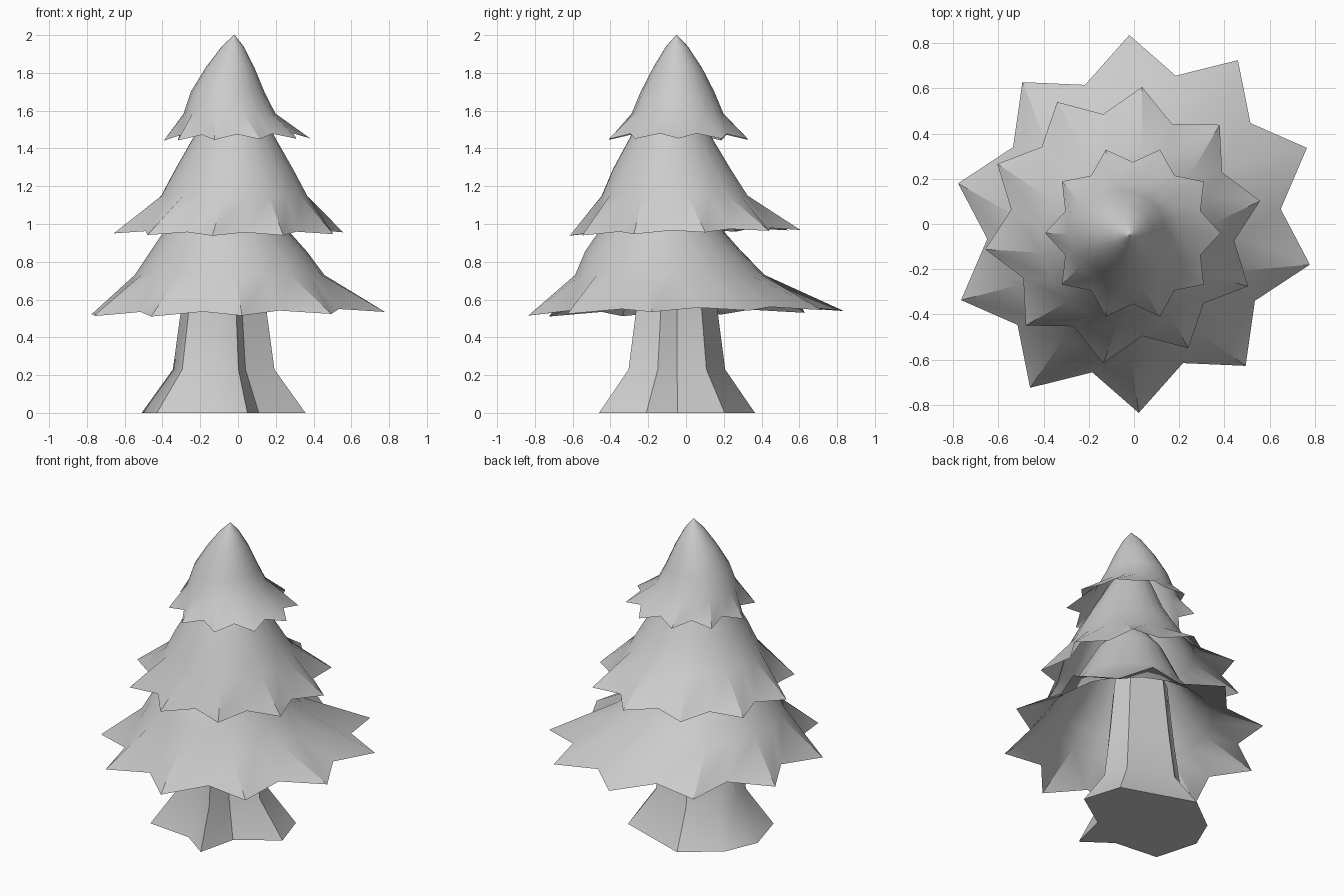
import bpy
from math import cos, sin, pi, radians

if "Cube" in bpy.data.objects:
    bpy.data.objects.remove(bpy.data.objects["Cube"])


def loft(name, rings, cap_bottom=False, cap_top=False):
    """Bridge rings of equal point count from bottom to top."""
    n = len(rings[0])
    verts = [p for ring in rings for p in ring]
    faces = []
    for k in range(len(rings) - 1):
        a, b = k * n, (k + 1) * n
        for i in range(n):
            j = (i + 1) % n
            faces.append((a + i, a + j, b + j, b + i))
    if cap_bottom:
        faces.append(tuple(range(n - 1, -1, -1)))
    if cap_top:
        faces.append(tuple(range(len(verts) - n, len(verts))))
    mesh = bpy.data.meshes.new(name)
    mesh.from_pydata(verts, [], faces)
    mesh.validate()
    obj = bpy.data.objects.new(name, mesh)
    bpy.context.collection.objects.link(obj)
    bpy.ops.object.select_all(action='DESELECT')
    obj.select_set(True)
    bpy.context.view_layer.objects.active = obj
    bpy.ops.object.shade_smooth_by_angle(angle=radians(35))
    return obj


def branch_tier(name, phase, hem, profile, tilt=(0, 0), stretch=0.0):
    """Hollow skirt with a ten-pointed hem; profile rows are z, cx, cy, radius."""
    cx, cy, r_tip, r_notch, z_tip, z_notch = hem
    angles = [radians(phase) + i * pi / 10 for i in range(20)]
    star = []
    for i, a in enumerate(angles):
        r, z = (r_tip, z_tip) if i % 2 == 0 else (r_notch, z_notch)
        # hem is slightly oval, longest along the phase direction
        u = r * cos(a - radians(phase)) * (1 + stretch)
        v = r * sin(a - radians(phase)) * (1 - stretch)
        c, s = cos(radians(phase)), sin(radians(phase))
        x, y = u * c - v * s, u * s + v * c
        star.append((cx + x, cy + y, z + tilt[0] * x + tilt[1] * y))
    rings = [star]
    for z, px, py, r in profile:
        rings.append([(px + r * cos(a), py + r * sin(a), z) for a in angles])
    return loft(name, rings, cap_top=True)


# Branch skirts
branch_tier("lower_branches", 57.6, (0, 0, 0.825, 0.66, 0.527, 0.548),
            [(0.73, -0.045, -0.085, 0.503), (0.855, -0.05, -0.12, 0.415),
             (0.95, -0.06, -0.13, 0.34), (1.2, -0.05, -0.1, 0.2),
             (1.35, -0.04, -0.08, 0.06)],
            tilt=(0.013, 0.015), stretch=0.04)
branch_tier("middle_branches", 10, (-0.05, -0.005, 0.617, 0.498, 0.953, 0.968),
            [(1.15, -0.02, -0.06, 0.39), (1.29, -0.02, -0.075, 0.315),
             (1.45, -0.02, -0.08, 0.223), (1.62, -0.03, -0.07, 0.14),
             (1.75, -0.04, -0.05, 0.05)],
            tilt=(0, 0.025))
branch_tier("top_branches", 0, (-0.005, -0.04, 0.388, 0.314, 1.447, 1.475),
            [(1.585, -0.045, -0.045, 0.243), (1.70, -0.055, -0.045, 0.195),
             (1.83, -0.042, -0.045, 0.128), (1.94, -0.028, -0.048, 0.058),
             (2.0, -0.02, -0.05, 0.003)],
            tilt=(0.015, 0))

# Trunk with flared roots
roots = [(-0.43, -0.30), (-0.13, -0.33), (0.05, -0.46), (0.11, -0.21), (0.357, -0.045),
         (0.28, 0.205), (-0.19, 0.365), (-0.42, 0.19), (-0.51, -0.02)]
tx, ty = -0.075, -0.05
loft("trunk", [[(tx + (x - tx) * f, ty + (y - ty) * f, z) for x, y in roots]
               for z, f in ((0, 1.0), (0.23, 0.62), (0.55, 0.52), (0.95, 0.42))],
     cap_bottom=True, cap_top=True)
